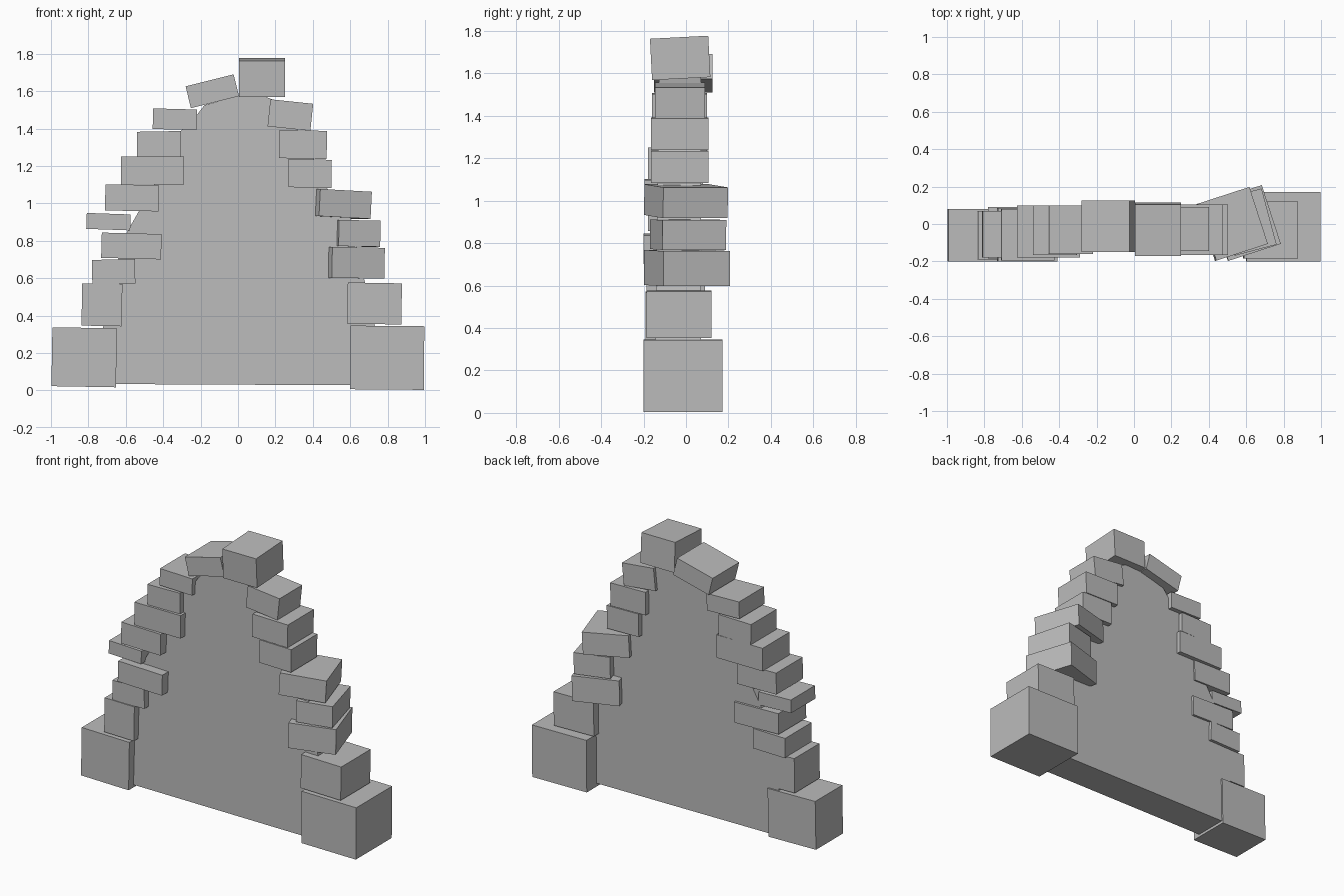
import bpy
import bmesh
from math import radians
from mathutils import Euler, Matrix, Vector

default_cube = bpy.data.objects.get("Cube")
if default_cube:
    bpy.data.objects.remove(default_cube, do_unlink=True)

# One flat grey for all the masonry
GREY = (0.5, 0.5, 0.5, 1)
stone_grey = bpy.data.materials.new("stone_grey")
stone_grey.use_nodes = True
stone_grey.diffuse_color = GREY
stone_grey.node_tree.nodes["Principled BSDF"].inputs["Base Color"].default_value = GREY


def finish(name, bm):
    """Turn a bmesh into a named, coloured object."""
    bmesh.ops.recalc_face_normals(bm, faces=bm.faces)
    mesh = bpy.data.meshes.new(name)
    bm.to_mesh(mesh)
    bm.free()
    mesh.materials.append(stone_grey)
    obj = bpy.data.objects.new(name, mesh)
    bpy.context.collection.objects.link(obj)
    return obj


def stone(name, x, z, y=(-.185, .09), pitch=0, tilt=0, yaw=0):
    """Block filling the x, y, z spans, then turned about its centre (degrees).
    Positive tilt lifts the +x end, positive pitch lifts the back."""
    spans = (x, y, z)
    centre = Vector([sum(s) / 2 for s in spans])
    size = Vector([s[1] - s[0] for s in spans])
    turn = Euler((radians(pitch), radians(-tilt), radians(yaw))).to_matrix().to_4x4()
    bm = bmesh.new()
    bmesh.ops.create_cube(bm, size=1)
    bm.transform(Matrix.Translation(centre) @ turn @ Matrix.Diagonal(size).to_4x4())
    return finish(name, bm)


# Right pile, from the foot upwards
stone("right_foot_stone", x=(-.995, -.65), z=(.02, .335), y=(-.2, .08), tilt=-1)
stone("right_lower_stone", x=(-.835, -.62), z=(.345, .57), y=(-.19, .07), tilt=-1)
stone("right_narrow_stone", x=(-.78, -.55), z=(.57, .7), tilt=1)
stone("right_long_stone", x=(-.73, -.41), z=(.705, .84), y=(-.2, .085), tilt=-1.5)
stone("right_thin_stone", x=(-.81, -.575), z=(.86, .945), y=(-.18, .07), tilt=-2)
stone("right_middle_stone", x=(-.71, -.425), z=(.96, 1.1), y=(-.195, .08), tilt=-1)
stone("right_wide_stone", x=(-.625, -.29), z=(1.1, 1.25), y=(-.18, .1))
stone("right_upper_stone", x=(-.54, -.305), z=(1.25, 1.385), y=(-.165, .1), tilt=1)
stone("right_shoulder_stone", x=(-.455, -.22), z=(1.395, 1.505), y=(-.16, .1), tilt=-1.5)

# Crown of the arch
stone("leaning_stone", x=(-.27, -.005), z=(1.54, 1.66), y=(-.15, .125), tilt=14)
stone("cap_stone", x=(.005, .25), z=(1.575, 1.77), y=(-.165, .11), pitch=3)

# Left pile, from the shoulder down to the foot
stone("left_shoulder_stone", x=(.165, .395), z=(1.4, 1.545), y=(-.145, .09), tilt=-6)
stone("left_upper_stone", x=(.22, .475), z=(1.24, 1.39), y=(-.165, .105), tilt=-1)
stone("left_short_stone", x=(.27, .5), z=(1.085, 1.235), y=(-.165, .105), tilt=-1)
stone("left_turned_top_stone", x=(.38, .67), z=(.925, 1.07), y=(-.16, .16), tilt=-3, yaw=18)
stone("left_turned_middle_stone", x=(.495, .725), z=(.77, .91), y=(-.145, .165), tilt=-1, yaw=15)
stone("left_turned_lower_stone", x=(.445, .74), z=(.6, .765), y=(-.16, .17), tilt=-1, yaw=18)
stone("left_lower_stone", x=(.585, .875), z=(.355, .575), y=(-.185, .12), tilt=-1)
stone("left_foot_stone", x=(.6, .995), z=(.005, .345), y=(-.2, .172), tilt=-.5)

# Filled wall behind the stones, its outer edges buried in the two piles
outline = [(-.8, .035), (.8, .027), (.72, .4), (.65, .7), (.6, .94), (.46, 1.1),
           (.38, 1.3), (.3, 1.42), (.2, 1.55), (.12, 1.58), (0, 1.575),
           (-.18, 1.525), (-.23, 1.46), (-.4, 1.3), (-.45, 1.1),
           (-.62, .8), (-.68, .5)]
bm = bmesh.new()
# The wall thins slightly towards the top
front = [bm.verts.new((x, -.15 + .015 * z, z)) for x, z in outline]
back = [bm.verts.new((x, .07, z)) for x, z in outline]
bm.faces.new(front)
bm.faces.new(back)
for i in range(len(outline)):
    bm.faces.new((front[i - 1], front[i], back[i], back[i - 1]))
finish("infill_wall", bm)
